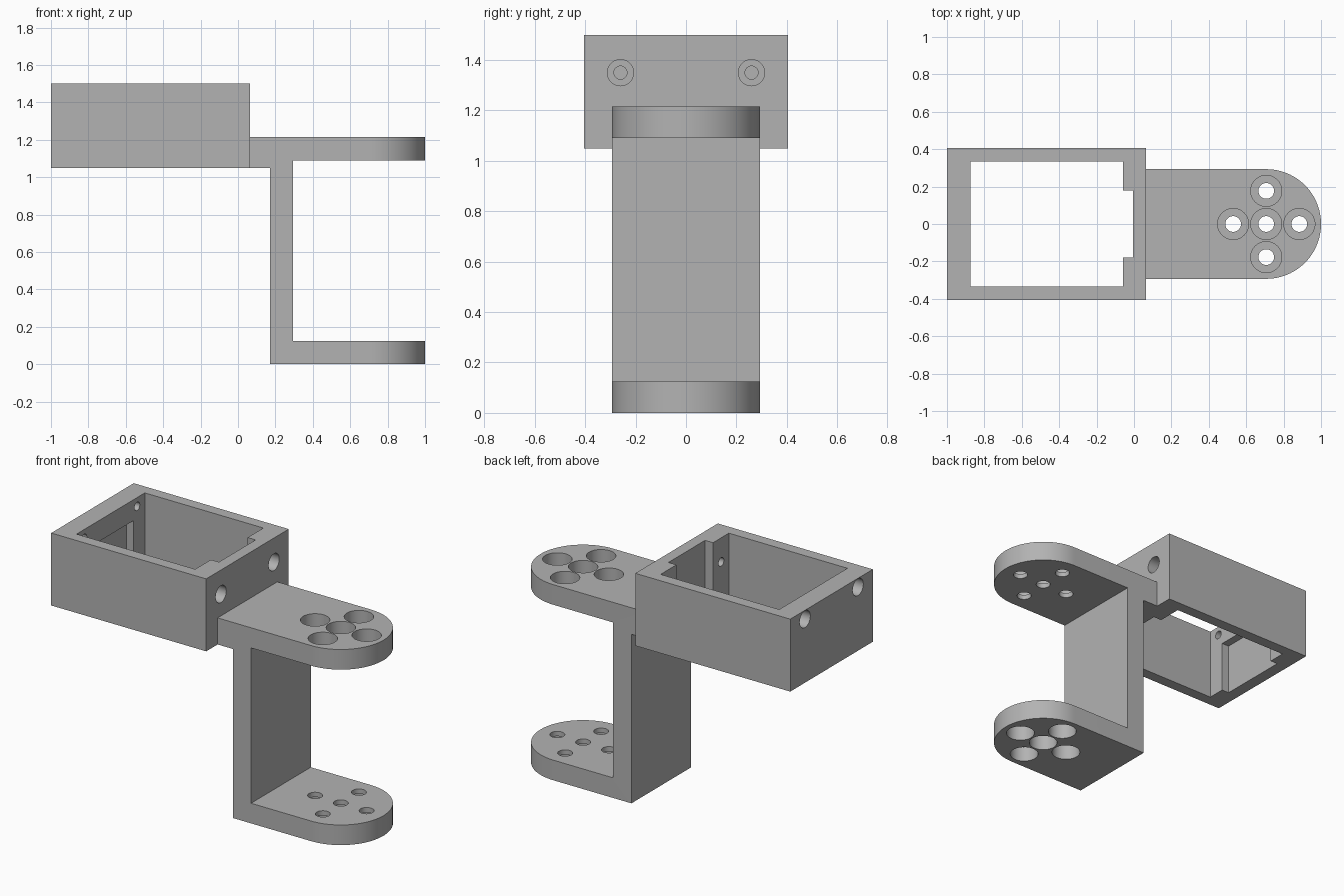
import bpy
import bmesh
import math
from mathutils import Matrix, Vector

cube = bpy.data.objects.get("Cube")
if cube:
    bpy.data.objects.remove(cube, do_unlink=True)

grey = bpy.data.materials.new("plain_grey")
grey.use_nodes = True
colour = (0.45, 0.45, 0.45, 1)
grey.diffuse_color = colour
grey.node_tree.nodes["Principled BSDF"].inputs["Base Color"].default_value = colour


def make_object(name, bm):
    bmesh.ops.recalc_face_normals(bm, faces=bm.faces)
    mesh = bpy.data.meshes.new(name)
    bm.to_mesh(mesh)
    bm.free()
    mesh.materials.append(grey)
    obj = bpy.data.objects.new(name, mesh)
    bpy.context.collection.objects.link(obj)
    return obj


def box(name, x0, x1, half_y, z0, z1):
    bm = bmesh.new()
    bmesh.ops.create_cube(bm, size=1)
    size = Vector((x1 - x0, 2 * half_y, z1 - z0))
    centre = Vector(((x0 + x1) / 2, 0, (z0 + z1) / 2))
    for v in bm.verts:
        v.co = v.co * size + centre
    return make_object(name, bm)


def prism(name, points, offset):
    bm = bmesh.new()
    face = bm.faces.new([bm.verts.new(p) for p in points])
    moved = bmesh.ops.extrude_face_region(bm, geom=[face])["geom"]
    verts = [v for v in moved if isinstance(v, bmesh.types.BMVert)]
    bmesh.ops.translate(bm, verts=verts, vec=offset)
    # extruding keeps the first face as the opposite cap
    return make_object(name, bm)


def stepped_hole(mouth, inward, wide, narrow, depth, length, sides=48):
    """Counterbored hole cutter, turned from a half profile."""
    bm = bmesh.new()
    profile = [(wide, -0.02), (wide, depth), (narrow, depth), (narrow, length)]
    rings = []
    for r, z in profile:
        rings.append([bm.verts.new((r * math.cos(a), r * math.sin(a), z))
                      for a in (2 * math.pi * i / sides for i in range(sides))])
    for lower, upper in zip(rings, rings[1:]):
        for i in range(sides):
            j = (i + 1) % sides
            bm.faces.new((lower[i], lower[j], upper[j], upper[i]))
    bm.faces.new(rings[0][::-1])
    bm.faces.new(rings[-1])
    turn = Vector((0, 0, 1)).rotation_difference(Vector(inward)).to_matrix().to_4x4()
    bm.transform(Matrix.Translation(mouth) @ turn)
    return make_object("hole_cutter", bm)


def carve(target, cutter, operation="DIFFERENCE"):
    mod = target.modifiers.new("carve", "BOOLEAN")
    mod.operation = operation
    mod.solver = "EXACT"
    mod.object = cutter
    bpy.context.view_layer.update()
    graph = bpy.context.evaluated_depsgraph_get()
    mesh = bpy.data.meshes.new_from_object(target.evaluated_get(graph))
    target.modifiers.clear()
    target.data = mesh
    bpy.data.objects.remove(cutter, do_unlink=True)


# Open rectangular frame with a slot in one end wall and a pocket in the other
BASE, TOP, JOIN = 1.05, 1.5, 0.065
frame = box("motor_frame", -1, JOIN, 0.405, BASE, TOP)
carve(frame, box("opening", -0.875, -0.06, 0.335, BASE - 0.1, TOP + 0.1))
carve(frame, box("slot", -0.2, -0.005, 0.18, BASE - 0.1, TOP + 0.1))
carve(frame, box("pocket", -0.925, -0.7, 0.225, BASE - 0.1, 1.37))

# Screw holes through both end walls
for side in (-1, 1):
    for x, z, inward in ((JOIN, 1.35, -1), (-1, 1.445, 1)):
        carve(frame, stepped_hole((x, side * 0.26, z), (inward, 0, 0),
                                  0.052, 0.026, 0.085, 0.2))

# C-shaped yoke: side profile trimmed by a round-ended plan
HALF, PIVOT = 0.293, 0.707
side_profile = [(JOIN, BASE), (0.17, BASE), (0.17, 0), (1.1, 0), (1.1, 0.125),
                (0.295, 0.125), (0.295, 1.09), (1.1, 1.09), (1.1, 1.215), (JOIN, 1.215)]
yoke = prism("yoke", [(x, -0.4, z) for x, z in side_profile], (0, 0.8, 0))
plan = [(-0.1, HALF, -0.1), (-0.1, -HALF, -0.1)]
for i in range(49):
    a = math.pi * (i / 48 - 0.5)
    plan.append((PIVOT + HALF * math.cos(a), HALF * math.sin(a), -0.1))
carve(yoke, prism("plan_cutter", plan, (0, 0, 1.5)), "INTERSECT")

# Five counterbored holes in each arm, opening outward
for z, inward in ((1.215, -1), (0, 1)):
    for dx, dy in ((0, 0), (1, 0), (-1, 0), (0, 1), (0, -1)):
        mouth = (PIVOT + dx * 0.177, dy * 0.177, z)
        carve(yoke, stepped_hole(mouth, (0, 0, inward), 0.083, 0.042, 0.095, 0.2))

# Smooth the round walls, keep the edges sharp
bpy.ops.object.select_all(action="DESELECT")
for obj in (frame, yoke):
    obj.select_set(True)
bpy.context.view_layer.objects.active = yoke
bpy.ops.object.shade_smooth_by_angle(angle=math.radians(30))
